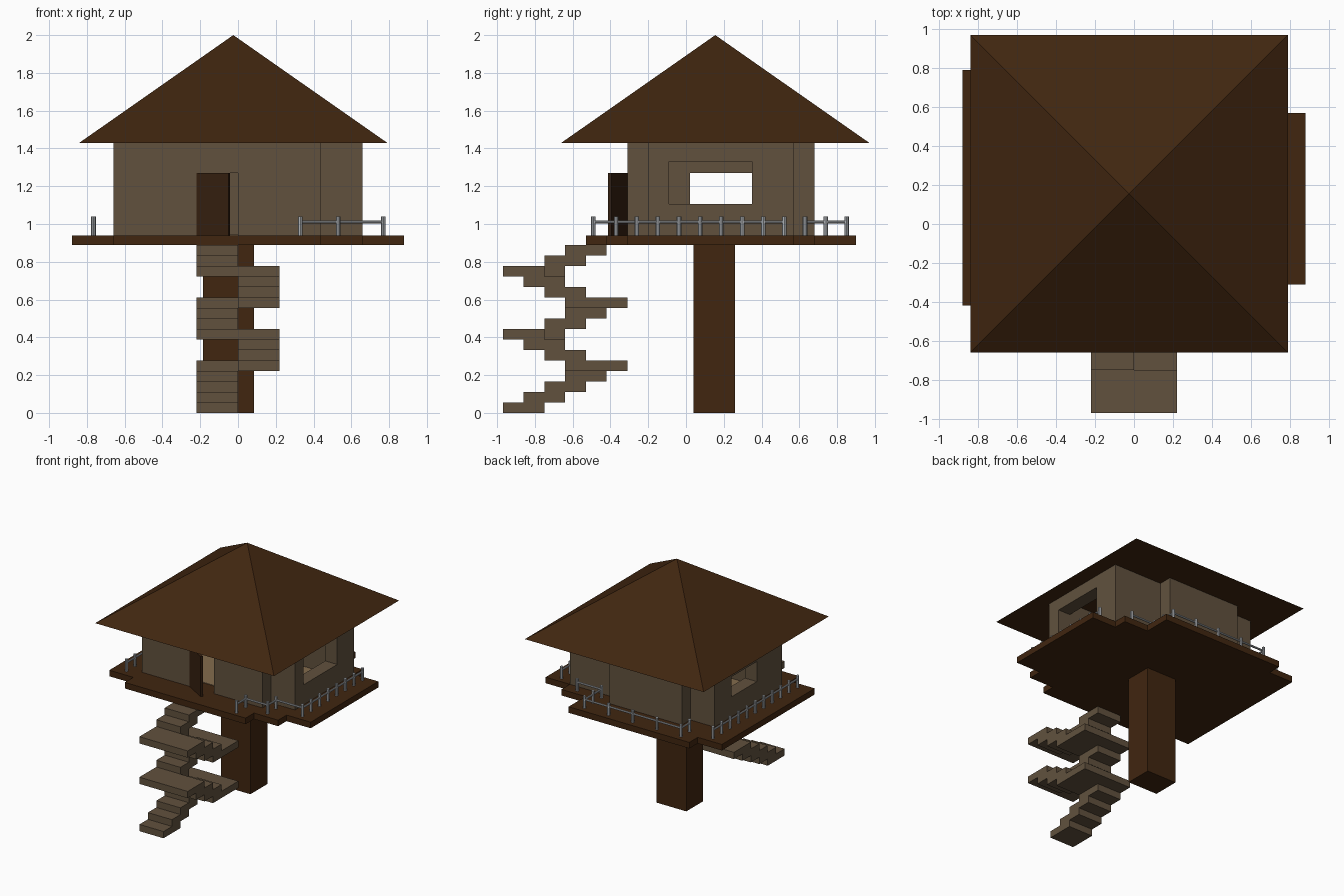
import bpy, bmesh, math
from mathutils import Vector

if "Cube" in bpy.data.objects:
    bpy.data.objects.remove(bpy.data.objects["Cube"])


def material(name, rgb):
    m = bpy.data.materials.new(name)
    m.diffuse_color = (*rgb, 1)
    m.use_nodes = True
    m.node_tree.nodes["Principled BSDF"].inputs["Base Color"].default_value = m.diffuse_color
    return m


DARK = material("dark wood", (0.052, 0.019, 0.0050))
DOOR = material("door wood", (0.036, 0.014, 0.0050))
WALL = material("wall wood", (0.120, 0.083, 0.048))
FLOOR = material("floor wood", (0.23, 0.15, 0.075))
METAL = material("grey metal", (0.42, 0.44, 0.46))


def finish(bm, name, mat):
    bmesh.ops.recalc_face_normals(bm, faces=bm.faces[:])
    me = bpy.data.meshes.new(name)
    bm.to_mesh(me)
    bm.free()
    me.materials.append(mat)
    ob = bpy.data.objects.new(name, me)
    bpy.context.collection.objects.link(ob)
    return ob


def add_box(bm, x0, x1, y0, y1, z0, z1):
    vs = bmesh.ops.create_cube(bm, size=1)["verts"]
    for v in vs:
        v.co = ((x0 + x1) / 2 + v.co.x * (x1 - x0),
                (y0 + y1) / 2 + v.co.y * (y1 - y0),
                (z0 + z1) / 2 + v.co.z * (z1 - z0))


def box(name, mat, *size):
    bm = bmesh.new()
    add_box(bm, *size)
    return finish(bm, name, mat)


def prism(name, mat, outline, z0, z1):
    bm = bmesh.new()
    face = bm.faces.new([bm.verts.new((x, y, z0)) for x, y in outline])
    top = bmesh.ops.extrude_face_region(bm, geom=[face])["geom"]
    for v in top:
        if isinstance(v, bmesh.types.BMVert):
            v.co.z = z1
    return finish(bm, name, mat)


def add_rod(bm, a, b, r):
    a, b = Vector(a), Vector(b)
    d = b - a
    mat = d.to_track_quat('Z', 'Y').to_matrix().to_4x4()
    mat.translation = (a + b) / 2
    bmesh.ops.create_cone(bm, segments=8, cap_ends=True, radius1=r, radius2=r,
                          depth=d.length, matrix=mat)


# Trunk column and stepped platform
box("column", DARK, -0.185, 0.085, 0.04, 0.26, 0, 0.89)
prism("platform", DARK, [
    (-0.66, -0.53), (0.44, -0.53), (0.44, -0.42), (0.66, -0.42), (0.66, -0.31),
    (0.88, -0.31), (0.88, 0.57), (0.66, 0.57), (0.66, 0.68), (0.44, 0.68),
    (0.44, 0.90), (-0.66, 0.90), (-0.66, 0.79), (-0.88, 0.79), (-0.88, -0.42),
    (-0.66, -0.42)], 0.89, 0.94)

# House walls, one box per straight run, split around the openings
T, Z0, Z1 = 0.11, 0.94, 1.43
bm = bmesh.new()
add_box(bm, -0.66, -0.22, -0.31, -0.20, Z0, Z1)        # front, around the door
add_box(bm, 0.0, 0.44, -0.31, -0.20, Z0, Z1)
add_box(bm, -0.22, 0.0, -0.31, -0.20, 1.27, Z1)
add_box(bm, 0.44 - T, 0.66, -0.20, -0.09, Z0, Z1)      # front right corner
add_box(bm, -0.66, -0.44, 0.46, 0.57, Z0, Z1)          # back, three runs
add_box(bm, -0.44, 0.22, 0.57, 0.68, Z0, Z1)
add_box(bm, 0.22, 0.66, 0.46, 0.57, Z0, Z1)
for x0, ya, yb, win0, top in ((0.55, -0.09, 0.46, -0.09, 1.33),
                              (-0.66, -0.20, 0.46, 0.02, 1.27)):
    x1 = x0 + T                                        # sides with windows
    add_box(bm, x0, x1, ya, yb, Z0, 1.105)
    add_box(bm, x0, x1, ya, yb, top, Z1)
    add_box(bm, x0, x1, 0.35, yb, 1.105, top)
    if win0 > ya:
        add_box(bm, x0, x1, ya, win0, 1.105, top)
finish(bm, "walls", WALL)
box("inner_floor", FLOOR, -0.55, 0.55, -0.20, 0.46, 0.94, 0.945)

# Door standing ajar, hinged on the left
c, s = math.cos(math.radians(-30)), math.sin(math.radians(-30))
leaf = [(0, 0), (0.195, 0), (0.195, 0.02), (0, 0.02)]
prism("door", DOOR, [(-0.22 + x * c - y * s, -0.315 + x * s + y * c)
                     for x, y in leaf], 0.94, 1.27)

# Pyramid roof
bm = bmesh.new()
base = [bm.verts.new((x, y, 1.43)) for x, y in
        ((-0.84, -0.66), (0.79, -0.66), (0.79, 0.97), (-0.84, 0.97))]
apex = bm.verts.new((-0.025, 0.155, 2.0))
bm.faces.new(base)
for i in range(4):
    bm.faces.new((base[i], base[(i + 1) % 4], apex))
finish(bm, "roof", DARK)

# Switchback stairs: each flight is (half, first y, direction, levels)
H = 0.89 / 16
LEFT, RIGHT = (-0.22, 0.0), (0.0, 0.22)
bm = bmesh.new()


def tread(half, level, y0, y1):
    add_box(bm, *half, y0, y1, level * H, (level + 1) * H)


for half, y, step, levels in ((LEFT, -0.97, 0.11, range(0, 5)),
                              (RIGHT, -0.75, -0.11, range(5, 8)),
                              (LEFT, -0.75, 0.11, range(8, 11)),
                              (RIGHT, -0.75, -0.11, range(11, 14)),
                              (LEFT, -0.75, 0.11, range(14, 16))):
    for i, level in enumerate(levels):
        tread(half, level, y + step * i, y + step * i + 0.22)
for level in (4, 10):
    tread(RIGHT, level, -0.64, -0.31)
for level in (7, 13):
    tread(LEFT, level, -0.97, -0.64)
finish(bm, "stairs", WALL)

# Railing runs along the platform edge
RUNS = {
    "front_railing": [(0.33, -0.49), (0.33, -0.37), (0.53, -0.37),
                      (0.53, -0.26), (0.77, -0.26)],
    "right_railing": [(0.77, -0.26 + 0.1115 * i) for i in range(8)],
    "back_railing": [(0.55, 0.63), (0.33, 0.63), (0.33, 0.74), (0.33, 0.85),
                     (0.11, 0.85), (-0.11, 0.85), (-0.33, 0.85),
                     (-0.55, 0.85), (-0.55, 0.74)],
    "left_railing": [(-0.765, 0.74 - 0.11 * i) for i in range(11)],
}
for name, pts in RUNS.items():
    bm = bmesh.new()
    for x, y in pts:
        add_rod(bm, (x, y, 0.94), (x, y, 1.04), 0.012)
    for a, b in zip(pts, pts[1:]):
        add_rod(bm, (*a, 1.01), (*b, 1.01), 0.008)
    finish(bm, name, METAL)
